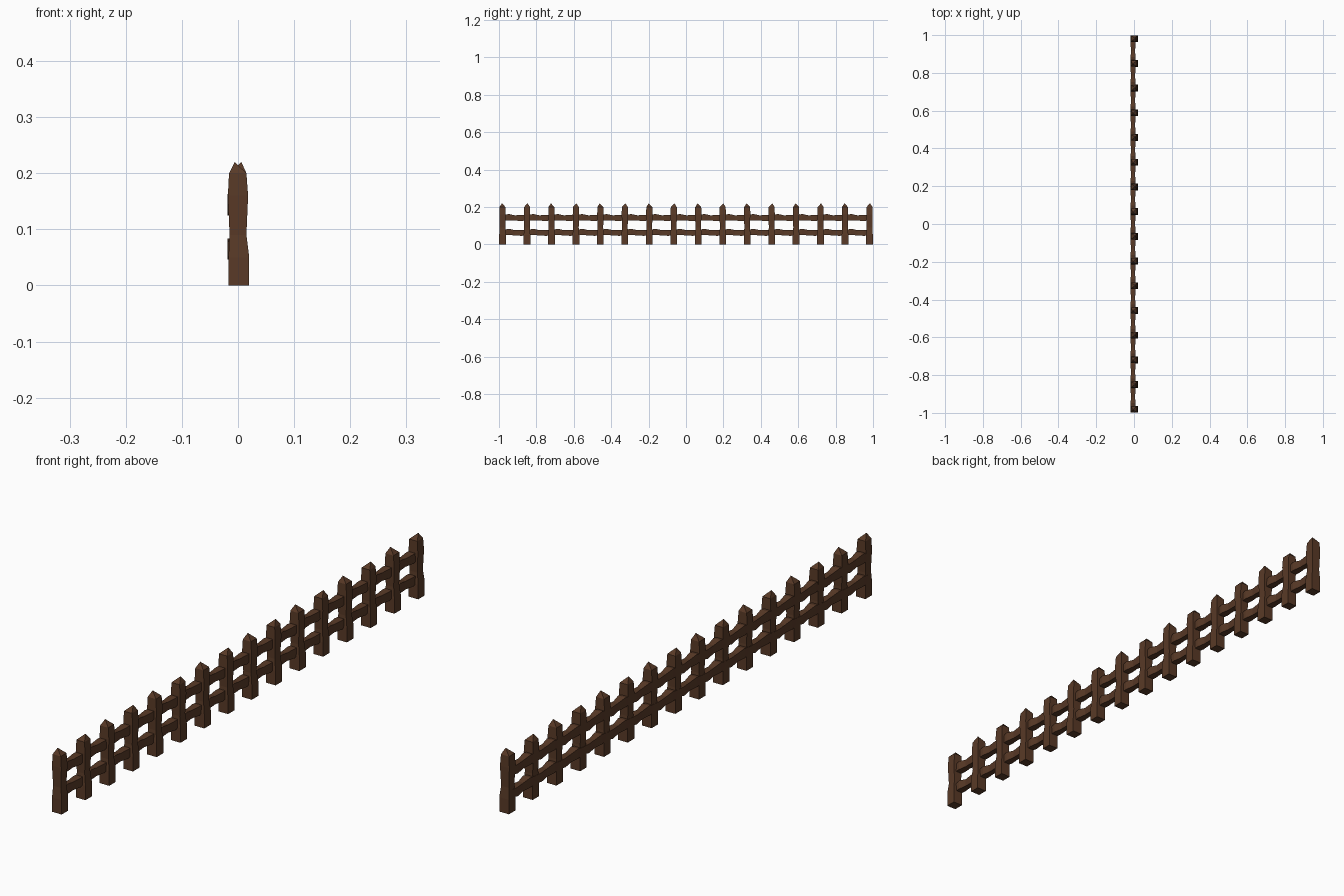
import bpy
import bmesh
from mathutils import Vector

default_cube = bpy.data.objects.get("Cube")
if default_cube:
    bpy.data.objects.remove(default_cube, do_unlink=True)

POSTS = 16
END = 0.981
STEP = 2 * END / (POSTS - 1)

wood = bpy.data.materials.new("dark brown wood")
wood.use_nodes = True
wood.diffuse_color = (0.1, 0.042, 0.02, 1)
wood.node_tree.nodes["Principled BSDF"].inputs["Base Color"].default_value = wood.diffuse_color


def loft(name, rings, tip=None):
    """Join four-sided rings into a closed flat-shaded solid, optionally pointed."""
    bm = bmesh.new()
    loops = [[bm.verts.new(p) for p in ring] for ring in rings]
    for a, b in zip(loops, loops[1:]):
        for i in range(4):
            j = (i + 1) % 4
            bm.faces.new((a[i], a[j], b[j], b[i]))
    bm.faces.new(loops[0])
    if tip:
        peak = bm.verts.new(tip)
        for i in range(4):
            bm.faces.new((loops[-1][i], loops[-1][(i + 1) % 4], peak))
    else:
        bm.faces.new(loops[-1])
    bmesh.ops.recalc_face_normals(bm, faces=bm.faces)
    mesh = bpy.data.meshes.new(name)
    bm.to_mesh(mesh)
    bm.free()
    mesh.materials.append(wood)
    obj = bpy.data.objects.new(name, mesh)
    bpy.context.collection.objects.link(obj)
    return obj


# Rough-hewn posts: height, low x, high x, half width along the fence
post_profile = [(0, -0.017, 0.02, 0.018), (0.05, -0.017, 0.02, 0.018),
                (0.09, -0.015, 0.015, 0.015), (0.16, -0.018, 0.018, 0.017),
                (0.2, -0.016, 0.015, 0.016)]
for n in range(POSTS):
    y = -END + n * STEP
    side = 1 if n % 2 else -1
    rings = [[(x0, y - w, z), (x1, y - w, z), (x1, y + w, z), (x0, y + w, z)]
             for z, x0, x1, w in post_profile]
    loft(f"post_{n + 1}", rings, (0.006 * side, y + 0.003 * side, 0.22))

# Wavy rails: position within a bay, x shift, z shift, half height
bay = [(0, 0.003, 0, 0.013), (0.25, 0, 0.003, 0.017),
       (0.5, 0.004, -0.001, 0.014), (0.78, 0, -0.002, 0.016)]
for name, height in (("lower_rail", 0.064), ("upper_rail", 0.143)):
    rings = []
    for n in range(POSTS - 1):
        for t, dx, dz, h in bay:
            y, z = -END + (n + t) * STEP, height + dz
            x0, x1 = -0.019 + dx, 0.009 - dx
            rings.append([(x0, y, z - h), (x1, y, z - h), (x1, y, z + h), (x0, y, z + h)])
    # Finish inside the last post
    rings.append([Vector(p) + Vector((0, END - rings[0][0][1], 0)) for p in rings[0]])
    loft(name, rings)
